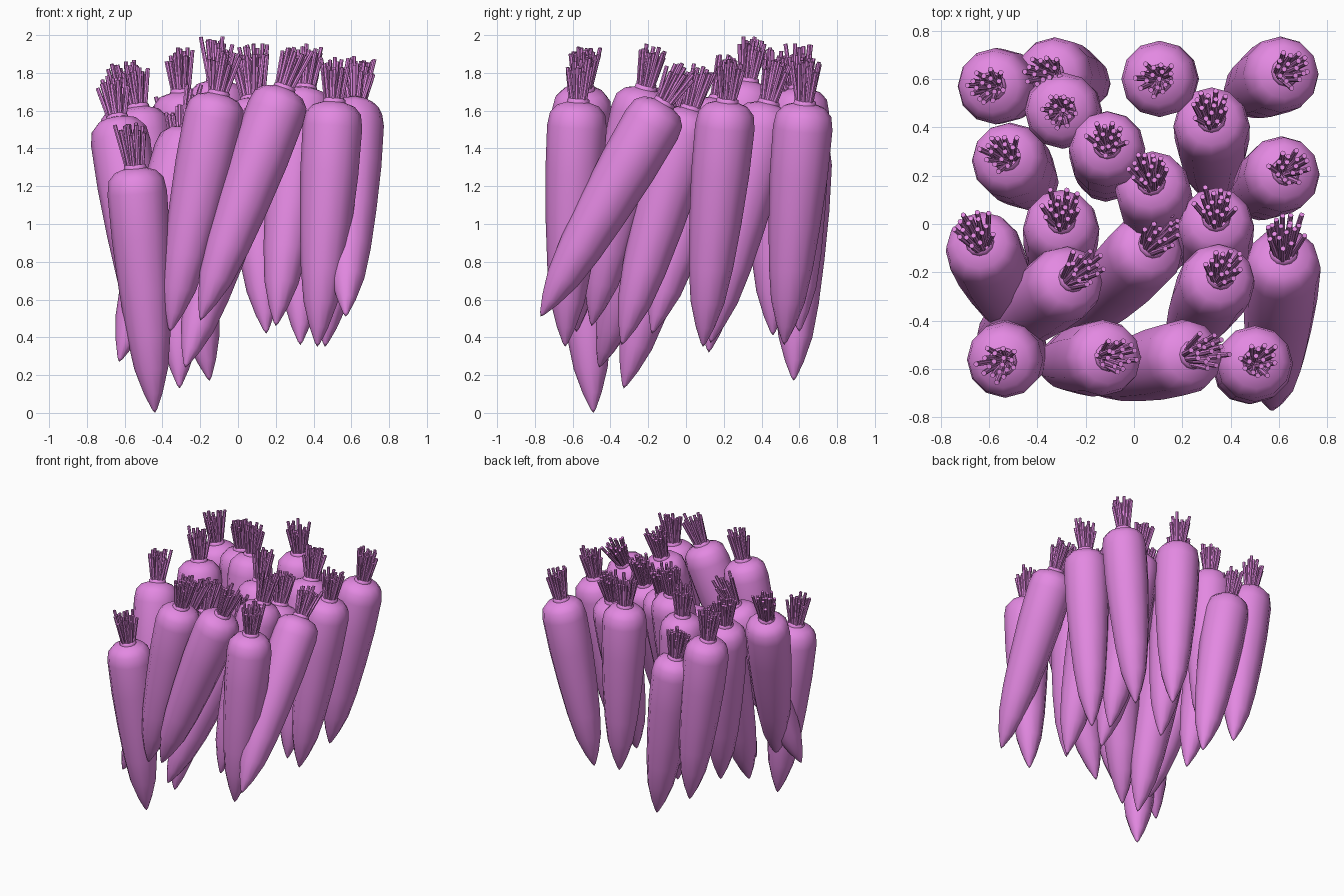
import bpy, math, random
import bmesh
from mathutils import Vector, Matrix

random.seed(4)
cube = bpy.data.objects.get("Cube")
if cube:
    bpy.data.objects.remove(cube, do_unlink=True)

pink = bpy.data.materials.new("orchid_pink")
pink.use_nodes = True
colour = (0.77, 0.25, 0.76, 1)
pink.diffuse_color = colour
pink.node_tree.nodes["Principled BSDF"].inputs["Base Color"].default_value = colour

SIDES = 12
STALKS = 18
# root outline: fraction of the length below the crown, radius
PROFILE = [(0.012, 0.0), (0.012, 0.045), (-0.004, 0.05), (0, 0.058), (0.012, 0.06),
           (0.025, 0.11), (0.055, 0.146), (0.11, 0.158), (0.3, 0.154), (0.5, 0.138),
           (0.68, 0.117), (0.82, 0.09), (0.92, 0.05), (0.985, 0.014), (1, 0.0)]


def lathe(bm, length):
    """Spin the root outline around z, crown at the origin."""
    rings = []
    for t, r in PROFILE:
        n = SIDES if r else 1
        rings.append([bm.verts.new((r * math.cos(a), r * math.sin(a), -t * length))
                      for a in (math.tau * i / SIDES for i in range(n))])
    for up, low in zip(rings, rings[1:]):
        for i in range(SIDES):
            j = (i + 1) % SIDES
            corners = [up[i % len(up)], low[i % len(low)], low[j % len(low)], up[j % len(up)]]
            bm.faces.new(list(dict.fromkeys(corners)))


def stalk(bm, base, end):
    """Thin cut stem between two points."""
    axis = end - base
    turn = axis.to_track_quat("Z", "Y").to_matrix().to_4x4()
    bmesh.ops.create_cone(bm, cap_ends=True, segments=7, radius1=0.012, radius2=0.011,
                          depth=axis.length,
                          matrix=Matrix.Translation((base + end) / 2) @ turn)


def carrot(name, crown, tip):
    crown, tip = Vector(crown), Vector(tip)
    bm = bmesh.new()
    lathe(bm, (crown - tip).length)
    # tuft of splayed stalks
    for k in range(STALKS):
        a = k * 2.4
        spread = math.sqrt((k + 0.5) / STALKS)
        out = Vector((math.cos(a), math.sin(a), 0))
        height = random.uniform(0.15, 0.225)
        stalk(bm, out * 0.042 * spread - Vector((0, 0, 0.02)),
              out * spread * random.uniform(0.07, 0.095) + Vector((0, 0, height)))
    bmesh.ops.recalc_face_normals(bm, faces=bm.faces)
    mesh = bpy.data.meshes.new(name)
    bm.to_mesh(mesh)
    bm.free()
    mesh.materials.append(pink)
    obj = bpy.data.objects.new(name, mesh)
    bpy.context.collection.objects.link(obj)
    obj.location = crown
    obj.rotation_euler = Vector((0, 0, 1)).rotation_difference(crown - tip).to_euler()
    bpy.ops.object.select_all(action="DESELECT")
    obj.select_set(True)
    bpy.context.view_layer.objects.active = obj
    bpy.ops.object.shade_smooth_by_angle(angle=math.radians(50))


# crown and tip of every root, back row to front row
ROOTS = [
    ((-0.59, 0.57, 1.64), (-0.43, 0.57, 0.35)),
    ((-0.35, 0.62, 1.46), (-0.15, 0.57, 0.17)),
    ((-0.30, 0.47, 1.71), (-0.25, 0.46, 0.41)),
    ((0.10, 0.60, 1.73), (0.15, 0.60, 0.43)),
    ((0.63, 0.63, 1.65), (0.42, 0.52, 0.36)),
    ((0.32, 0.44, 1.65), (0.33, 0.13, 0.37)),
    ((-0.53, 0.28, 1.63), (-0.38, 0.12, 0.32)),
    ((-0.11, 0.33, 1.77), (-0.12, 0.15, 0.46)),
    ((0.07, 0.18, 1.67), (0.15, -0.18, 0.42)),
    ((0.63, 0.22, 1.66), (0.46, 0.09, 0.35)),
    ((-0.64, -0.07, 1.57), (-0.47, -0.44, 0.32)),
    ((-0.30, 0.02, 1.40), (-0.31, -0.33, 0.13)),
    ((0.34, 0.03, 1.62), (0.33, -0.34, 0.36)),
    ((0.62, -0.11, 1.65), (0.57, -0.77, 0.51)),
    ((-0.25, -0.22, 1.51), (-0.63, -0.51, 0.27)),
    ((0.08, -0.08, 1.43), (-0.28, -0.46, 0.24)),
    ((0.36, -0.21, 1.73), (0.20, -0.50, 0.46)),
    ((-0.545, -0.57, 1.31), (-0.44, -0.49, 0.0)),
    ((-0.10, -0.55, 1.70), (-0.36, -0.58, 0.43)),
    ((0.25, -0.54, 1.73), (-0.20, -0.65, 0.49)),
    ((0.51, -0.57, 1.66), (0.42, -0.64, 0.35)),
]
for n, (crown, tip) in enumerate(ROOTS, 1):
    carrot(f"carrot_{n}", crown, tip)
